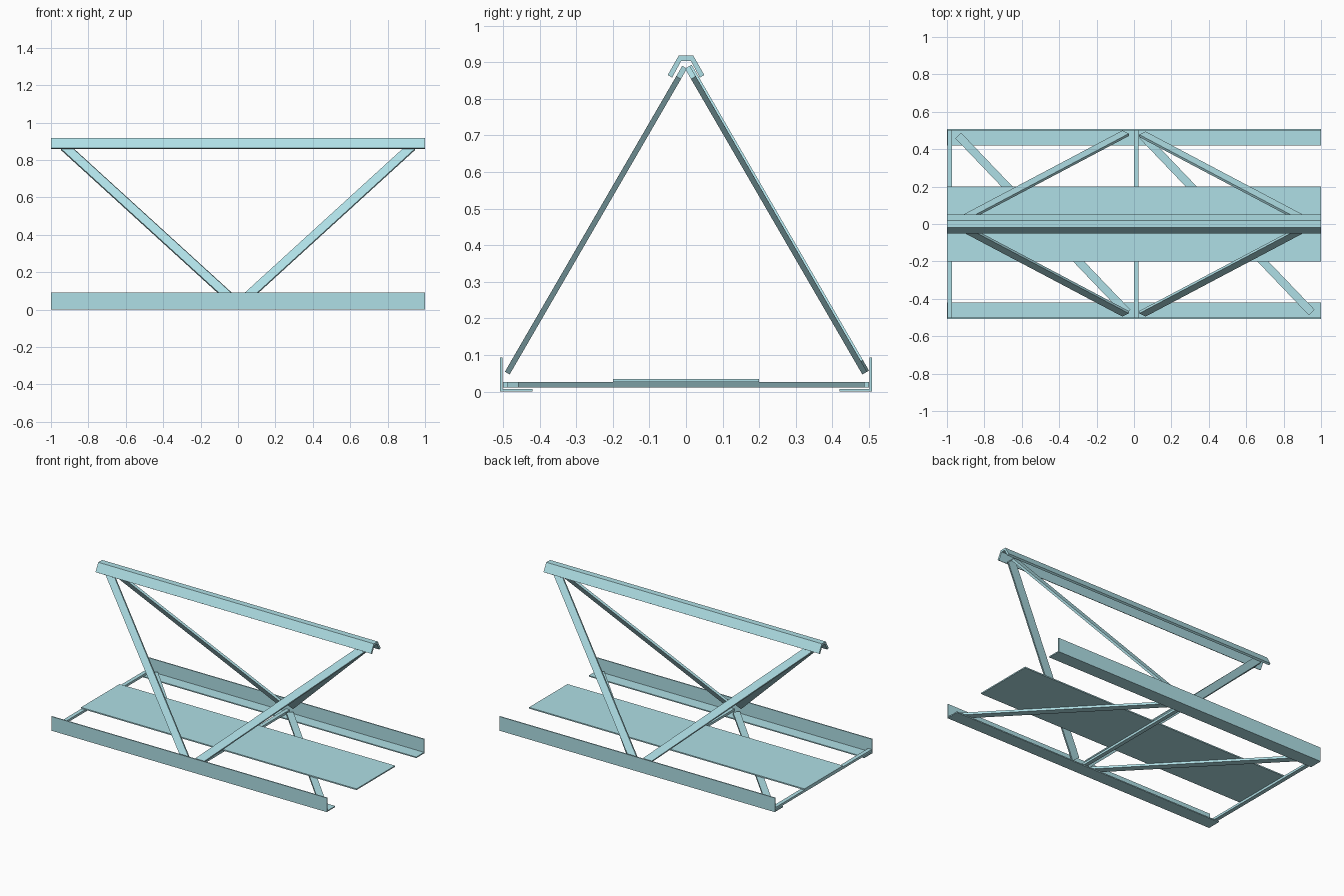
import bpy
from mathutils import Vector, Matrix

cube = bpy.data.objects.get("Cube")
if cube:
    bpy.data.objects.remove(cube, do_unlink=True)

# Single painted-metal colour
paint = bpy.data.materials.new("pale_blue_paint")
paint.use_nodes = True
colour = (0.43, 0.74, 0.79, 1.0)
paint.diffuse_color = colour
bsdf = next(n for n in paint.node_tree.nodes if n.type == "BSDF_PRINCIPLED")
bsdf.inputs["Base Color"].default_value = colour


def add_mesh(name, verts, faces):
    mesh = bpy.data.meshes.new(name)
    mesh.from_pydata(verts, [], faces)
    mesh.materials.append(paint)
    obj = bpy.data.objects.new(name, mesh)
    bpy.context.collection.objects.link(obj)
    return obj


def extrude_x(name, profile, x0=-1.0, x1=1.0):
    """Sweep a counter-clockwise (y, z) profile along x."""
    n = len(profile)
    verts = [(x, y, z) for x in (x0, x1) for y, z in profile]
    faces = [(i, n + i, n + (i + 1) % n, (i + 1) % n) for i in range(n)]
    faces = [f[::-1] for f in faces]
    faces += [tuple(reversed(range(n))), tuple(range(n, 2 * n))]
    return add_mesh(name, verts, faces)


def bar(name, start, end, width, thick, normal=(0, 0, 1)):
    """Flat rectangular bar between two points, broad face along normal."""
    a, b = Vector(start), Vector(end)
    along = (b - a).normalized()
    side = Vector(normal).cross(along).normalized()
    up = along.cross(side)
    signs = ((-1, -1), (1, -1), (1, 1), (-1, 1))
    verts = [p + side * s * width / 2 + up * t * thick / 2
             for p in (a, b) for s, t in signs]
    faces = [(i, (i + 1) % 4, 4 + (i + 1) % 4, 4 + i) for i in range(4)]
    faces += [(3, 2, 1, 0), (4, 5, 6, 7)]
    return add_mesh(name, verts, faces)


# Bottom angle rails, one on each side
OUT, IN, T, H = 0.508, 0.42, 0.007, 0.093
rail = [(IN, 0), (OUT, 0), (OUT, H), (OUT - T, H), (OUT - T, T), (IN, T)]
extrude_x("back_rail", rail)
extrude_x("front_rail", [(-y, z) for y, z in reversed(rail)])

# Folded ridge cap along the top
outer = [(0.05, 0.865), (0.02, 0.918)]
inner = [(0.013, 0.904), (0.038, 0.858)]
ridge = outer + [(-y, z) for y, z in reversed(outer)]
ridge += [(-y, z) for y, z in reversed(inner)] + inner
extrude_x("ridge_cap", ridge)

# Floor cross members and floor diagonals
Z, THICK = 0.0185, 0.015
for name, x in (("end_cross_member", -0.985), ("middle_cross_member", 0.012)):
    bar(name, (x, -0.5, Z), (x, 0.5, Z), 0.026, THICK)
for name, x in (("right_floor_diagonal", -0.94), ("left_floor_diagonal", 0.045)):
    bar(name, (x, 0.473, Z), (x + 0.905, -0.473, Z), 0.043, THICK)

# Walkway deck
bar("deck", (-1, 0, 0.031), (1, 0, 0.031), 0.4, 0.008)

# Sloping braces from the rails up to the ridge
for side, sy in (("front", -1), ("back", 1)):
    for hand, sx in (("right", -1), ("left", 1)):
        normal = Vector((0, 0.866 * sy, 0.5))
        shift = normal * (0.006 if (sx, sy) == (-1, 1) else 0)
        foot = Vector((0.045 * sx, 0.48 * sy, 0.065)) + shift
        head = Vector((0.93 * sx, 0.012 * sy, 0.872)) + shift
        bar(f"{side}_{hand}_brace", foot, head, 0.048, THICK, normal)
